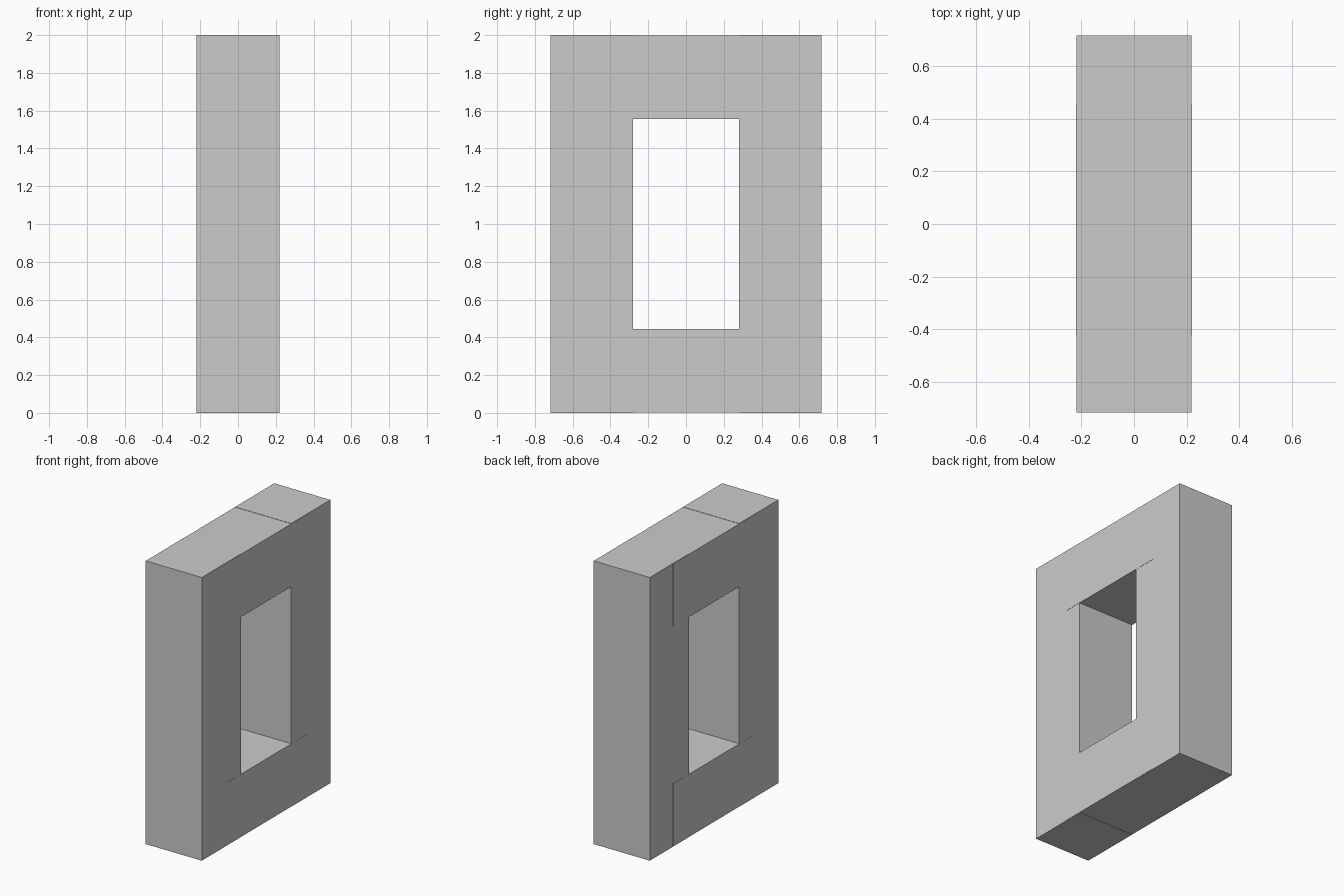
import bpy

if "Cube" in bpy.data.objects:
    bpy.data.objects.remove(bpy.data.objects["Cube"])


def box(name, center, size):
    bpy.ops.mesh.primitive_cube_add(size=1, location=center)
    ob = bpy.context.object
    ob.name = name
    ob.scale = size
    bpy.ops.object.transform_apply(location=False, rotation=False, scale=True)
    return ob


OUTER, INNER = 0.717, 0.281   # half widths of the frame and its opening
RAIL = 0.445                  # rail height

# Upright posts on both sides of the opening
for label, s in (("front", -1), ("back", 1)):
    box(f"{label}_post", (0, s * (OUTER + INNER) / 2, 1.0),
        (0.438, OUTER - INNER, 2.0))

# Rails let into the posts, a hair proud of their faces
for label, z in (("bottom", 0.002 + (RAIL - 0.002) / 2),
                 ("top", 1.998 - (RAIL - 0.002) / 2)):
    box(f"{label}_rail", (0, 0.016, z), (0.441, 0.882, RAIL - 0.002))
